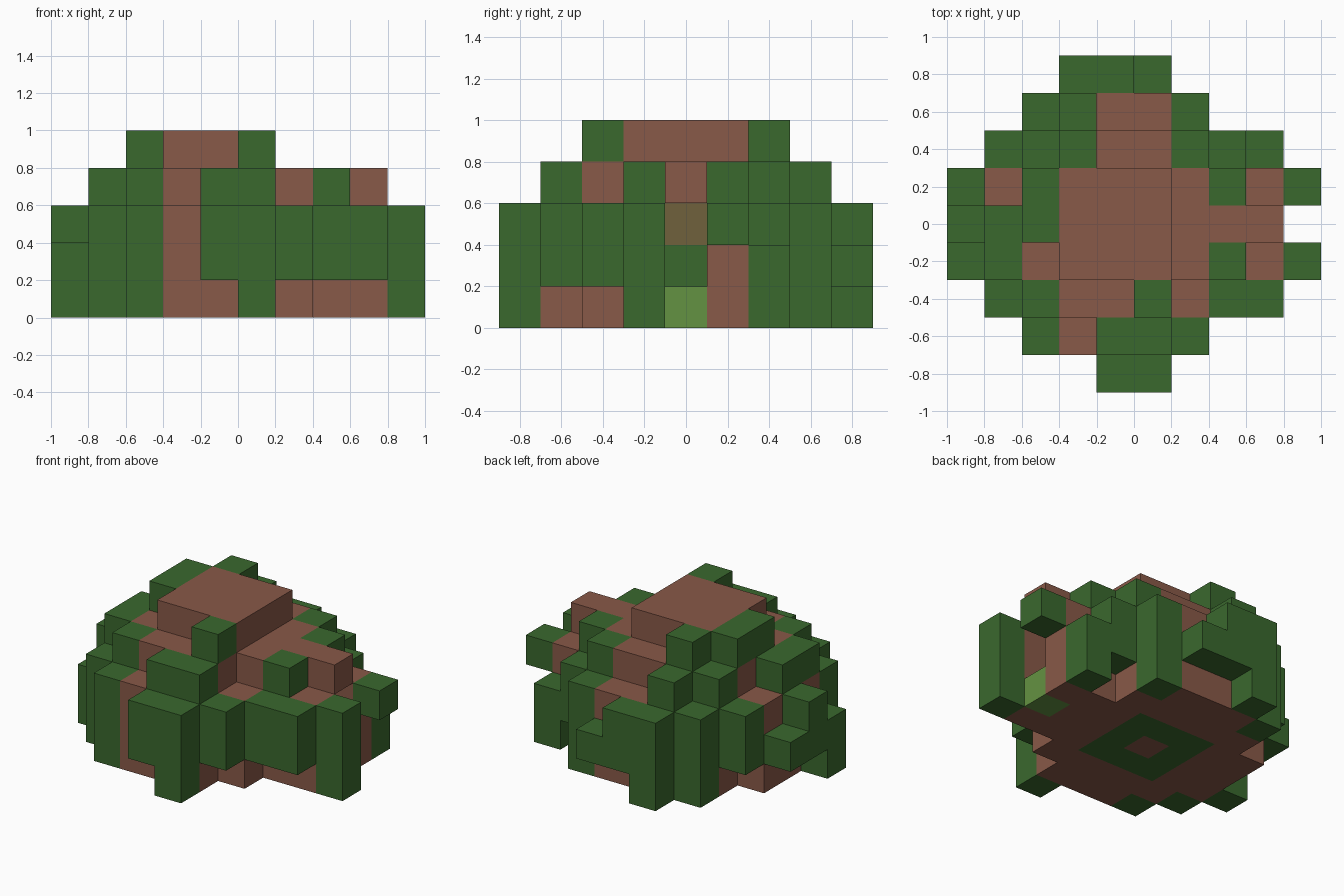
import bpy
import bmesh
from mathutils import Vector

CELL = 0.2
CENTRE = 4  # grid index of the middle of the dome

cube = bpy.data.objects.get("Cube")
if cube:
    bpy.data.objects.remove(cube, do_unlink=True)


def make_material(name, colour):
    mat = bpy.data.materials.new(name)
    mat.use_nodes = True
    rgba = (*colour, 1.0)
    mat.diffuse_color = rgba
    mat.node_tree.nodes["Principled BSDF"].inputs["Base Color"].default_value = rgba
    return mat


brown = make_material("brown earth", (0.25, 0.10, 0.065))
green = make_material("dark leaf green", (0.042, 0.14, 0.027))
light_green = make_material("light grass green", (0.127, 0.29, 0.054))
olive = make_material("olive brown", (0.16, 0.12, 0.045))


def block(xs, ys, zs):
    """All grid cells in three inclusive ranges."""
    return {(x, y, z)
            for x in range(xs[0], xs[1] + 1)
            for y in range(ys[0], ys[1] + 1)
            for z in range(zs[0], zs[1] + 1)}


def columns(*specs):
    """Union of upright columns, each given as x, y, lowest and highest cell."""
    cells = set()
    for x, y, low, high in specs:
        cells |= block((x, x), (y, y), (low, high))
    return cells


def disc(half_widths, low, high):
    """Stepped disc: half widths in x, listed from the middle row outwards."""
    cells = set()
    for row, half in enumerate(half_widths):
        for y in (CENTRE - row, CENTRE + row):
            cells |= block((CENTRE - half, CENTRE + half), (y, y), (low, high))
    return cells


# Stepped dome: wide base, narrower shoulder, square cap
dome = disc((3, 3, 2, 1), 0, 2) | disc((2, 2, 1), 3, 3) | disc((1, 1), 4, 4)

# Doorway: two posts with a lintel, and a passage into the dome
porch = columns((8, 3, 0, 2), (8, 5, 0, 2), (7, 4, 3, 3), (8, 4, 3, 3))
passage = block((6, 8), (4, 4), (1, 2))
step = columns((8, 4, 0, 0))
inner_wall = columns((5, 4, 1, 1))
inner_panel = columns((5, 4, 2, 2))

# Ring set in the underside
floor_ring = disc((1, 1), 0, 0) - columns((CENTRE, CENTRE, 0, 0))
dome -= passage | inner_wall | inner_panel | floor_ring

# Leaf clumps around the dome
front_leaves = columns(
    (4, 0, 1, 2), (5, 0, 0, 2), (4, 1, 3, 3), (5, 1, 3, 3),
    (6, 1, 1, 2), (2, 1, 0, 2), (2, 2, 3, 3), (1, 2, 0, 2))
right_leaves = columns(
    (0, 3, 0, 1), (0, 4, 1, 2), (0, 5, 1, 1), (1, 3, 3, 3),
    (1, 4, 3, 3), (1, 6, 1, 2))
back_leaves = columns(
    (2, 6, 3, 3), (2, 7, 0, 2), (3, 7, 3, 3), (3, 8, 0, 2),
    (4, 8, 1, 2), (5, 8, 1, 1), (6, 7, 0, 2), (6, 6, 3, 3))
left_leaves = columns(
    (7, 2, 1, 2), (8, 2, 1, 2), (9, 3, 0, 2), (9, 5, 2, 2),
    (7, 3, 3, 3), (7, 5, 3, 3), (7, 6, 1, 2), (8, 6, 0, 1))
top_leaves = columns((2, 4, 4, 4), (2, 5, 4, 4), (3, 6, 4, 4), (5, 2, 4, 4))

parts = [
    ("dome", dome, brown), ("door_frame", porch, brown),
    ("door_step", step, light_green), ("inner_wall", inner_wall, green),
    ("inner_panel", inner_panel, olive), ("floor_ring", floor_ring, green),
    ("front_leaves", front_leaves, green), ("right_leaves", right_leaves, green),
    ("back_leaves", back_leaves, green), ("left_leaves", left_leaves, green),
    ("top_leaves", top_leaves, green),
]
solid = set().union(*(cells for _, cells, _ in parts))
origin = Vector((-1.0, -0.9, 0.0))


def build(name, cells, mat):
    """Mesh of the cell faces that are open to the air."""
    bm = bmesh.new()
    for cell in sorted(cells):
        mid = Vector(cell) + Vector((0.5, 0.5, 0.5))
        for axis in range(3):
            for sign in (-1, 1):
                normal = Vector((0, 0, 0))
                normal[axis] = sign
                if tuple(int(c + n) for c, n in zip(cell, normal)) in solid:
                    continue
                u = Vector((0, 0, 0))
                u[(axis + 1) % 3] = 0.5
                v = normal.cross(u)
                face_mid = mid + normal * 0.5
                corners = (u + v, v - u, -u - v, u - v)
                bm.faces.new([bm.verts.new(origin + (face_mid + c) * CELL)
                              for c in corners])
    bmesh.ops.remove_doubles(bm, verts=bm.verts, dist=0.001)
    mesh = bpy.data.meshes.new(name)
    bm.to_mesh(mesh)
    bm.free()
    mesh.materials.append(mat)
    obj = bpy.data.objects.new(name, mesh)
    bpy.context.collection.objects.link(obj)


for part in parts:
    build(*part)
